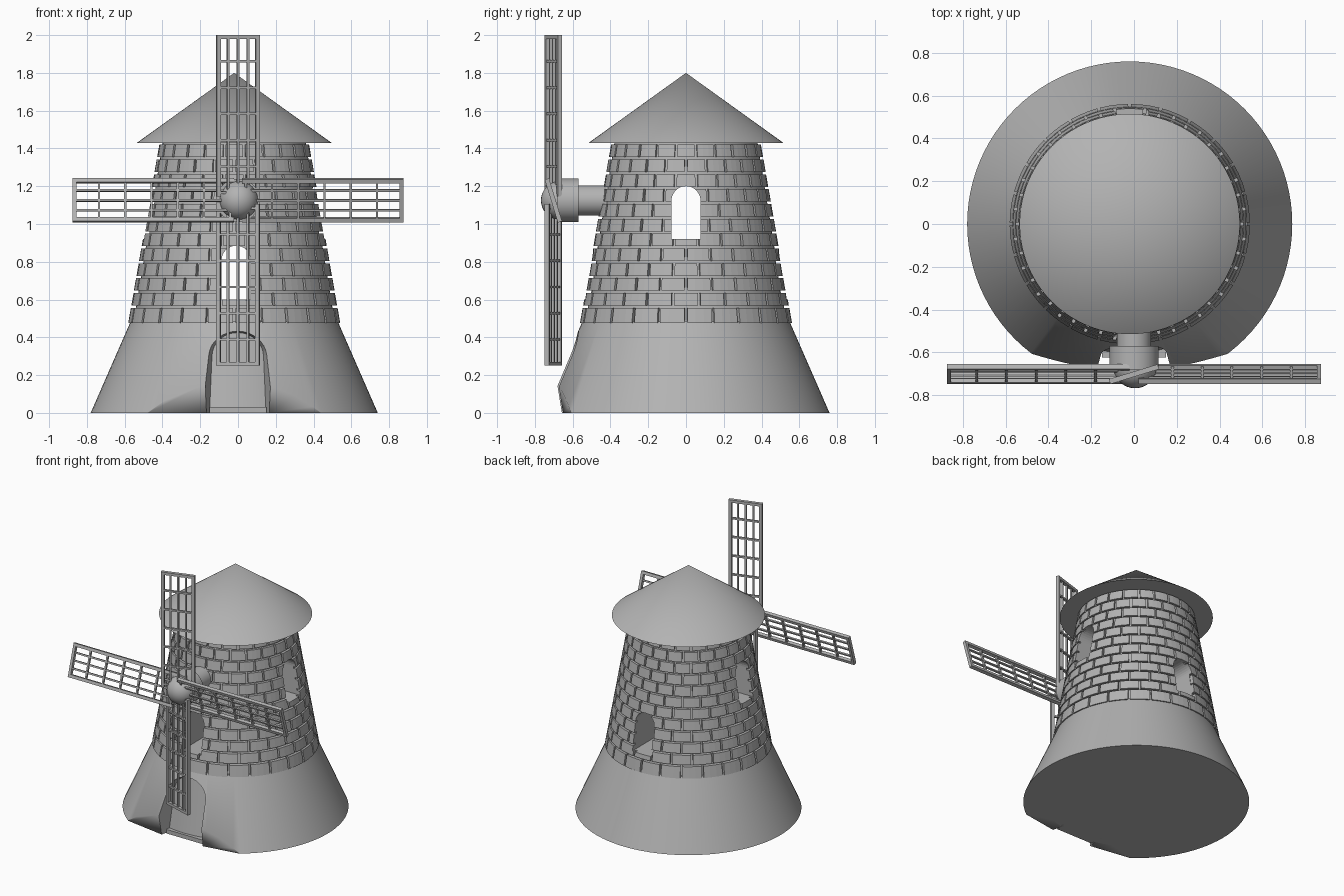
import bpy, bmesh, math
from mathutils import Matrix, Vector

old = bpy.data.objects.get("Cube")
if old:
    bpy.data.objects.remove(old, do_unlink=True)

CX = -0.02          # tower axis
HUB_Z = 1.125       # sail axis height

stone = bpy.data.materials.new("stone grey")
stone.use_nodes = True
GREY = (0.45, 0.45, 0.45, 1)
stone.diffuse_color = GREY
stone.node_tree.nodes["Principled BSDF"].inputs["Base Color"].default_value = GREY


def finish(name, bm, smooth=True):
    bmesh.ops.recalc_face_normals(bm, faces=bm.faces[:])
    mesh = bpy.data.meshes.new(name)
    bm.to_mesh(mesh)
    bm.free()
    ob = bpy.data.objects.new(name, mesh)
    bpy.context.collection.objects.link(ob)
    mesh.materials.append(stone)
    if smooth:
        activate(ob)
        bpy.ops.object.shade_smooth_by_angle(angle=math.radians(30))
    return ob


def activate(ob):
    bpy.ops.object.select_all(action='DESELECT')
    ob.select_set(True)
    bpy.context.view_layer.objects.active = ob


def cone(name, r1, r2, z1, z2, sides=96):
    bm = bmesh.new()
    bmesh.ops.create_cone(bm, cap_ends=True, segments=sides, radius1=r1, radius2=r2,
                          depth=z2 - z1, matrix=Matrix.Translation((CX, 0, (z1 + z2) / 2)))
    return finish(name, bm)


def y_cylinder(name, r, y1, y2):
    bm = bmesh.new()
    place = Matrix.Translation((0, (y1 + y2) / 2, HUB_Z)) @ Matrix.Rotation(math.pi / 2, 4, 'X')
    bmesh.ops.create_cone(bm, cap_ends=True, segments=48, radius1=r, radius2=r,
                          depth=y2 - y1, matrix=place)
    return finish(name, bm)


def box(bm, lo, hi, mat=Matrix()):
    lo, hi = Vector(lo), Vector(hi)
    place = mat @ Matrix.Translation((lo + hi) / 2) @ Matrix.Diagonal((*(hi - lo), 1))
    bmesh.ops.create_cube(bm, size=1, matrix=place)


def arch(half, bottom, top, rise):
    """Outline with straight sides and a half-ellipse top."""
    pts = [(-half, bottom), (half, bottom)]
    for i in range(17):
        a = math.pi * i / 16
        pts.append((half * math.cos(a), top - rise + rise * math.sin(a)))
    return pts


def loft(name, ring_a, ring_b):
    bm = bmesh.new()
    a = [bm.verts.new(p) for p in ring_a]
    b = [bm.verts.new(p) for p in ring_b]
    bm.faces.new(a)
    bm.faces.new(b)
    for i in range(len(a)):
        j = (i + 1) % len(a)
        bm.faces.new((a[i], a[j], b[j], b[i]))
    ob = finish(name, bm, False)
    ob.hide_render = True
    return ob


def cut(ob, cutter):
    mod = ob.modifiers.new("cut", 'BOOLEAN')
    mod.operation = 'DIFFERENCE'
    mod.solver = 'EXACT'
    mod.object = cutter
    activate(ob)
    # keep the cut above the smoothing
    bpy.ops.object.modifier_move_to_index(modifier=mod.name, index=0)
    bpy.ops.object.modifier_apply(modifier=mod.name)


# Tower body, skirt and roof
core = cone("tower_core", 0.61, 0.378, 0, 1.435)
skirt = cone("base_skirt", 0.76, 0.548, 0, 0.485)
cone("roof", 0.515, 0, 1.43, 1.8)

# Brick courses, staggered, following the taper
ROWS, COUNT, PITCH, START = 12, 24, 0.0785, 0.49


def brick_radius(z):
    return 0.644 - 0.174 * z


bm = bmesh.new()
for row in range(ROWS):
    z1 = START + row * PITCH
    z2 = z1 + PITCH - 0.012
    if row == 0:
        z1 -= 0.015
    for k in range(COUNT):
        step = math.tau / COUNT
        start = (k + 0.5 * (row % 2)) * step
        gap = 0.007 / brick_radius(z1)
        cols = []
        for i in range(4):
            a = start + gap + (step - 2 * gap) * i / 3
            ring = []
            for z, depth in ((z1, 0.05), (z1, 0), (z2, 0), (z2, 0.05)):
                r = brick_radius(z) - depth
                ring.append(bm.verts.new((CX + r * math.cos(a), r * math.sin(a), z)))
            cols.append(ring)
        bm.faces.new(cols[0])
        bm.faces.new(cols[-1])
        for p, q in zip(cols, cols[1:]):
            for j in range(4):
                bm.faces.new((p[j], p[(j + 1) % 4], q[(j + 1) % 4], q[j]))
bricks = finish("bricks", bm, False)

# Arched window tunnels: side to side, and front to back lower down
side = arch(0.077, 0.92, 1.2, 0.077)
front = arch(0.077, 0.6, 0.885, 0.077)
cutters = [
    loft("side_window_cutter", [(-1, u, z) for u, z in side], [(1, u, z) for u, z in side]),
    loft("front_window_cutter", [(CX + 0.01 + u, -1, z) for u, z in front],
         [(CX + 0.01 + u, 1, z) for u, z in front]),
]
for tool in cutters:
    cut(core, tool)
    cut(bricks, tool)

# Flattened front of the skirt: two slanted planes meeting at the door
bm = bmesh.new()
bm.from_mesh(skirt.data)
for s in (-1, 1):
    normal = Vector((s * 0.16, -1, -0.17)).normalized()
    geom = bm.verts[:] + bm.edges[:] + bm.faces[:]
    res = bmesh.ops.bisect_plane(bm, geom=geom, plane_co=(CX + s * 0.16, -0.655, 0),
                                 plane_no=normal, clear_outer=True)
    edges = [e for e in res["geom_cut"] if isinstance(e, bmesh.types.BMEdge)]
    bmesh.ops.contextual_create(bm, geom=edges)
bmesh.ops.recalc_face_normals(bm, faces=bm.faces[:])
bm.to_mesh(skirt.data)
bm.free()

# Splayed doorway recess, with a low sill
inner = arch(0.13, -0.1, 0.42, 0.12)
outer = arch(0.195, -0.1, 0.48, 0.15)
door = loft("door_cutter", [(u, -0.52, z) for u, z in inner], [(u, -0.76, z) for u, z in outer])
cutters.append(door)
cut(skirt, door)
bm = bmesh.new()
box(bm, (-0.15, -0.625, 0), (0.15, -0.5, 0.03))
finish("door_sill", bm, False)

for tool in cutters:
    bpy.data.objects.remove(tool, do_unlink=True)

# Axle, hub and rounded cap
y_cylinder("axle", 0.08, -0.6, -0.36)
y_cylinder("hub", 0.115, -0.68, -0.57)
bm = bmesh.new()
bmesh.ops.create_uvsphere(bm, u_segments=32, v_segments=16, radius=0.102,
                          matrix=Matrix.Translation((0.005, -0.666, HUB_Z)))
finish("hub_cap", bm)

# Four pitched lattice sails
LENGTH, HALF, THICK = 0.875, 0.119, 0.012
for n, name in enumerate(("left_sail", "top_sail", "right_sail", "bottom_sail")):
    mat = (Matrix.Translation((0, -0.702, HUB_Z)) @ Matrix.Rotation(-n * math.pi / 2, 4, 'Y')
           @ Matrix.Rotation(math.radians(17), 4, 'X'))
    bm = bmesh.new()
    for s in (-1, 1):
        edge = sorted((s * HALF, s * (HALF - 0.022)))
        box(bm, (0.02, -THICK, edge[0]), (LENGTH, THICK, edge[1]), mat)
    box(bm, (LENGTH - 0.02, -THICK, -HALF), (LENGTH, THICK, HALF), mat)
    for i in range(-1, 2):
        box(bm, (0.02, -0.006, i * 0.055 - 0.006), (LENGTH, 0.006, i * 0.055 + 0.006), mat)
    for i in range(1, 7):
        x = LENGTH - i * 0.139
        box(bm, (x - 0.006, -0.008, -HALF), (x + 0.006, 0.008, HALF), mat)
    finish(name, bm, False)
